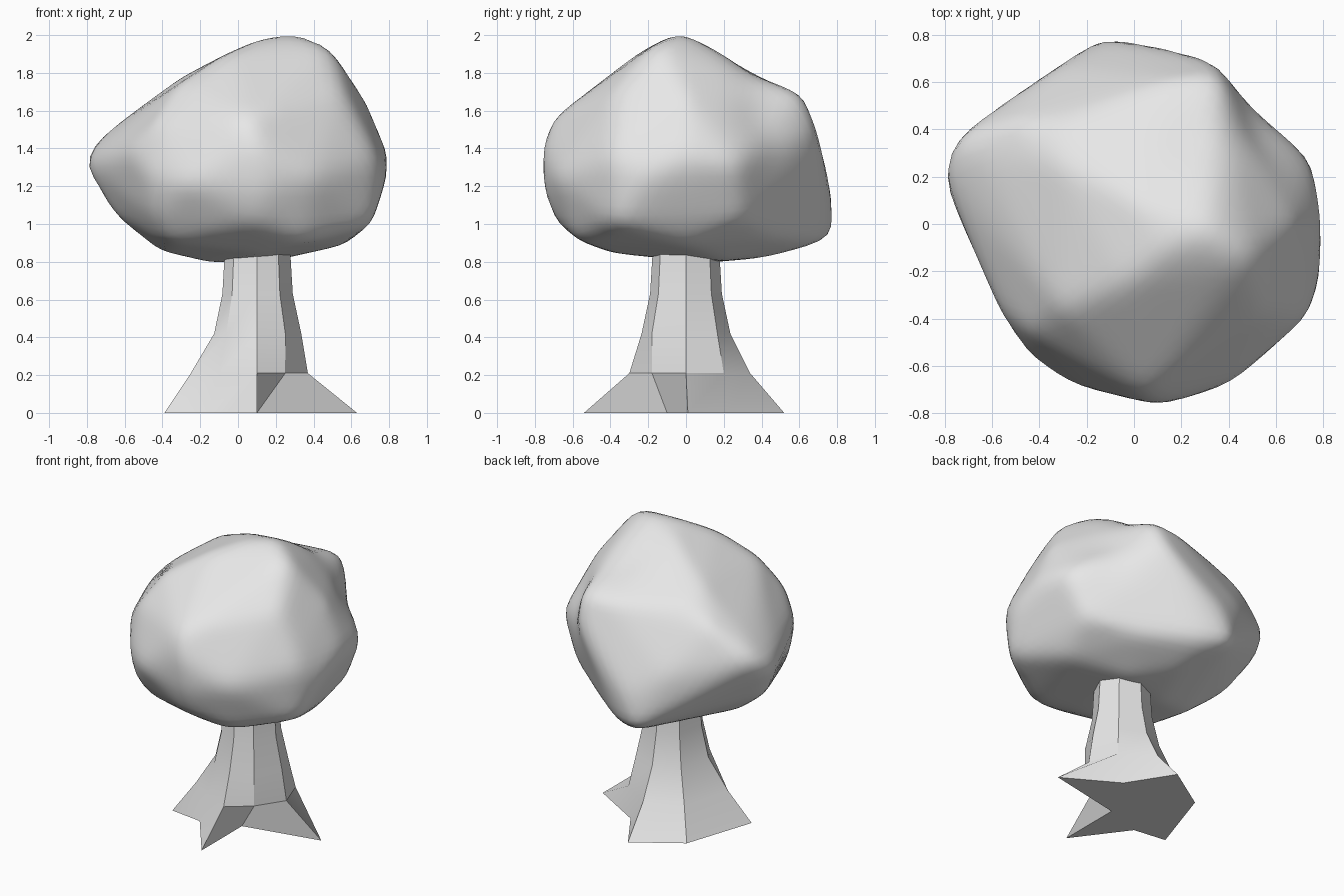
import bpy, bmesh
from math import atan2, cos, sin, exp, radians
from mathutils import Vector
from mathutils.bvhtree import BVHTree

cube = bpy.data.objects.get("Cube")
if cube:
    bpy.data.objects.remove(cube)


def make_material(name, color):
    mat = bpy.data.materials.new(name)
    mat.use_nodes = True
    mat.diffuse_color = color
    mat.node_tree.nodes["Principled BSDF"].inputs["Base Color"].default_value = color
    return mat


def add_object(name, bm, mat, angle):
    mesh = bpy.data.meshes.new(name)
    bmesh.ops.recalc_face_normals(bm, faces=bm.faces)
    bm.to_mesh(mesh)
    bm.free()
    mesh.materials.append(mat)
    obj = bpy.data.objects.new(name, mesh)
    bpy.context.collection.objects.link(obj)
    bpy.ops.object.select_all(action="DESELECT")
    obj.select_set(True)
    bpy.context.view_layer.objects.active = obj
    bpy.ops.object.shade_smooth_by_angle(angle=radians(angle))
    return obj


grey = make_material("light grey", (0.8, 0.8, 0.8, 1))

# Trunk: star of roots on the ground, knee ring above it, then a tapering column
ground = [(.63, .01), (.27, .22), (.08, .52), (-.23, .32),
          (-.39, -.16), (-.16, -.19), (.1, -.54), (.1, -.1)]
knee = [(.37, 0), (.3, .2), (.09, .34), (-.14, .22),
        (-.25, -.1), (-.1, -.21), (.1, -.3), (.25, -.18)]
center = Vector((.1, 0))


def column_ring(radius, z):
    ring = []
    for x, y in knee:
        a = atan2(y - center.y, x - center.x)
        ring.append((center.x + radius * cos(a), center.y + radius * sin(a), z))
    return ring


rings = [[(x, y, 0) for x, y in ground], [(x, y, .21) for x, y in knee],
         column_ring(.235, .42), column_ring(.19, .63), column_ring(.175, .88)]
bm = bmesh.new()
loops = [[bm.verts.new(p) for p in ring] for ring in rings]
for low, high in zip(loops, loops[1:]):
    for i in range(len(low)):
        j = (i + 1) % len(low)
        bm.faces.new((low[i], low[j], high[j], high[i]))
bm.faces.new(loops[0][::-1])
bm.faces.new(loops[-1])
add_object("trunk", bm, grey, 25)

# Crown: outermost points of the foliage mass, from the top down
outline = [
    (.31, -.02, 2.01), (.14, -.1, 1.98), (.48, -.15, 1.95), (-.05, -.25, 1.9),
    (0, .1, 1.92), (-.3, .25, 1.77), (-.3, -.36, 1.74), (-.6, .25, 1.55),
    (-.3, .41, 1.7), (-.5, .43, 1.59), (.33, .48, 1.72),
    (.66, 0, 1.67), (.55, -.36, 1.7), (.36, .62, 1.68), (.15, .6, 1.67),
    (.33, .69, 1.5), (-.78, .35, 1.41), (-.83, .22, 1.33), (.1, -.76, 1.4),
    (.05, -.72, 1.54), (-.43, -.46, 1.53), (-.28, -.67, 1.22),
    (-.45, -.54, 1.25), (-.57, -.36, 1.38), (.12, -.75, 1.17),
    (.4, -.68, 1.25), (.1, -.68, 1), (.79, 0, 1.37), (.79, -.2, 1.25),
    (.73, -.39, 1.35), (.76, .26, 1.32), (.71, -.36, 1),
    (.35, -.57, .91), (.57, 0, .89), (.63, .29, 1.03), (-.07, .77, 1.15),
    (-.14, .78, .93), (-.3, .66, 1.3), (.25, .72, 1.4), (-.43, -.5, 1.04),
    (-.38, -.42, .91), (-.15, .1, .8), (.2, .2, .81), (-.41, 0, .86),
    (.1, -.4, .85), (-.66, .1, 1.06), (0, .45, .83), (.3, .5, .93),
    (.02, .71, .91)]
hull = bmesh.new()
for p in outline:
    hull.verts.new(p)
bmesh.ops.convex_hull(hull, input=hull.verts)
bmesh.ops.triangulate(hull, faces=hull.faces)
tree = BVHTree.FromBMesh(hull)
hull.free()

# Hollows in the foliage: place, reach, depth
hollows = [((.56, .46, 1.55), .18, .05), ((.3, .36, 1.8), .14, .03)]
core = Vector((.03, 0, 1.3))
bm = bmesh.new()
bmesh.ops.create_icosphere(bm, subdivisions=5, radius=1)
for v in bm.verts:
    ray = v.co.normalized()
    hit = tree.ray_cast(core, ray)[0]
    push = sum(depth * exp(-((hit - Vector(p)).length / reach) ** 2)
               for p, reach, depth in hollows)
    v.co = hit - ray * push
for step in range(3):
    bmesh.ops.smooth_vert(bm, verts=bm.verts, factor=.5,
                          use_axis_x=True, use_axis_y=True, use_axis_z=True)
for v in bm.verts:
    v.co = core + (v.co - core) * 1.012
add_object("crown", bm, grey, 40)
